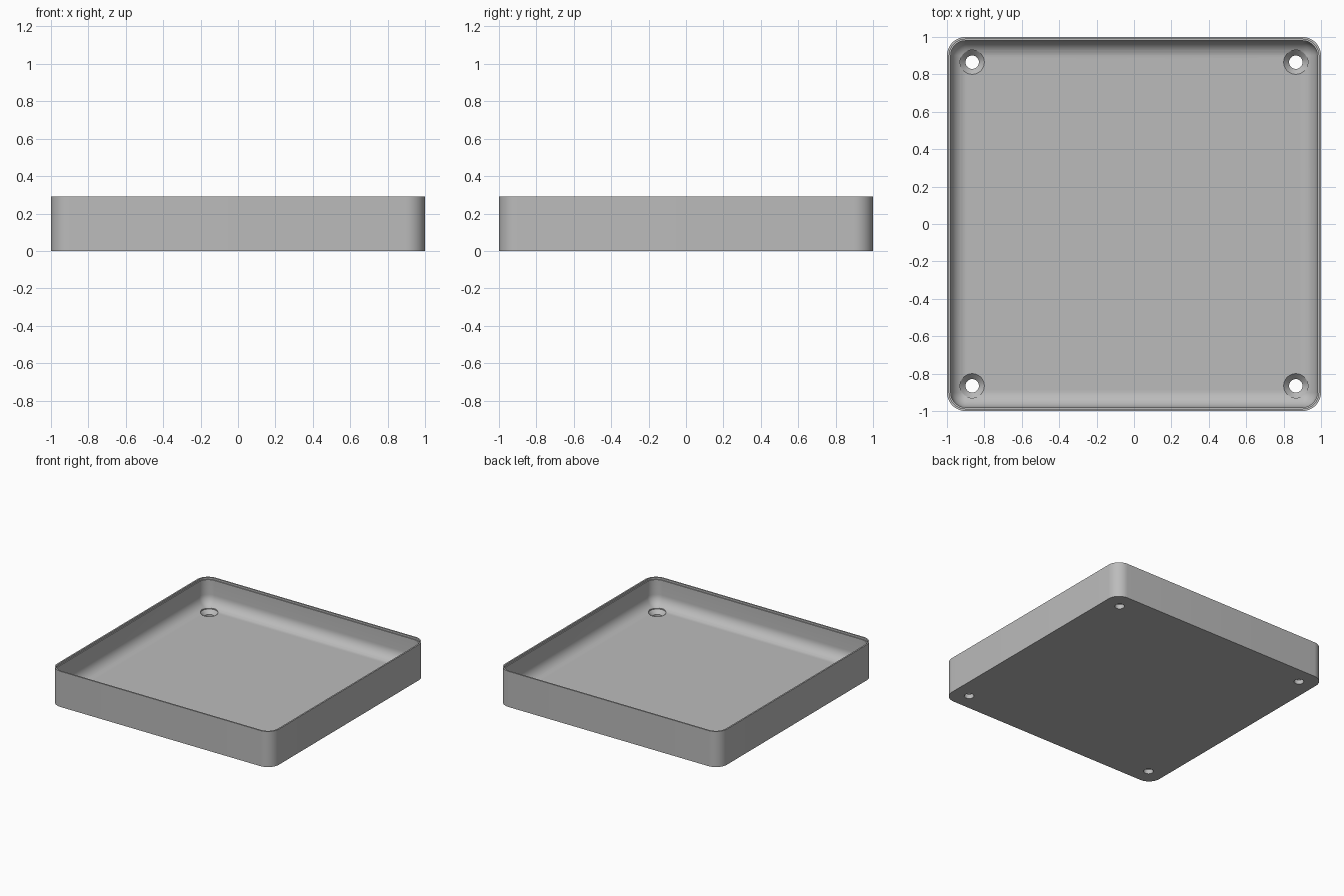
import bpy, bmesh, math
from mathutils import Matrix

cube = bpy.data.objects.get("Cube")
if cube:
    bpy.data.objects.remove(cube, do_unlink=True)

HEIGHT, FLOOR, CORNER = 0.29, 0.065, 0.1
FILLET, WALL = 0.09, 0.02
HOLE_POS, HOLE_R, SINK_R = 0.865, 0.036, 0.065

grey = bpy.data.materials.new("plain grey")
grey.use_nodes = True
grey.diffuse_color = (0.5, 0.5, 0.5, 1)
grey.node_tree.nodes["Principled BSDF"].inputs["Base Color"].default_value = (0.5, 0.5, 0.5, 1)


def finish(name, bm):
    bmesh.ops.recalc_face_normals(bm, faces=bm.faces)
    mesh = bpy.data.meshes.new(name)
    bm.to_mesh(mesh)
    bm.free()
    mesh.materials.append(grey)
    obj = bpy.data.objects.new(name, mesh)
    bpy.context.collection.objects.link(obj)
    return obj


def ring(bm, inset, z, steps=12):
    """Rounded square loop, inset from the outer wall."""
    r = max(CORNER - inset, 0.012)
    c = 1 - inset - r
    verts = []
    for q, (sx, sy) in enumerate([(1, 1), (-1, 1), (-1, -1), (1, -1)]):
        for i in range(steps + 1):
            a = math.pi / 2 * (q + i / steps)
            verts.append(bm.verts.new((sx * c + r * math.cos(a), sy * c + r * math.sin(a), z)))
    return verts


# Tray shell: outer wall, stepped rim, inner wall and rounded floor edge
profile = [(0, 0), (0, HEIGHT), (0.012, HEIGHT), (0.012, HEIGHT - 0.015), (WALL, HEIGHT - 0.015)]
for i in range(11):
    a = math.pi / 2 * i / 10
    profile.append((WALL + FILLET * (1 - math.cos(a)), FLOOR + FILLET * (1 - math.sin(a))))
bm = bmesh.new()
loops = [ring(bm, *p) for p in profile]
for lo, hi in zip(loops, loops[1:]):
    for i in range(len(lo)):
        j = (i + 1) % len(lo)
        bm.faces.new((lo[i], lo[j], hi[j], hi[i]))
bm.faces.new(loops[0])
bm.faces.new(loops[-1])
tray = finish("tray", bm)

# Countersunk screw holes, one per corner
bm = bmesh.new()
sections = [(HOLE_R, -0.05), (HOLE_R, 0.035), (SINK_R, FLOOR), (SINK_R, 0.2)]
for sx in (-1, 1):
    for sy in (-1, 1):
        rings = []
        for r, z in sections:
            res = bmesh.ops.create_circle(bm, segments=32, radius=r,
                                          matrix=Matrix.Translation((sx * HOLE_POS, sy * HOLE_POS, z)))
            rings.append(res["verts"])
        for lo, hi in zip(rings, rings[1:]):
            for i in range(32):
                j = (i + 1) % 32
                bm.faces.new((lo[i], lo[j], hi[j], hi[i]))
        bm.faces.new(rings[0])
        bm.faces.new(rings[-1])
cutter = finish("screw_hole_cutter", bm)
cutter.hide_render = True

cut = tray.modifiers.new("screw holes", 'BOOLEAN')
cut.operation, cut.solver, cut.object = 'DIFFERENCE', 'EXACT', cutter
bpy.context.view_layer.objects.active = tray
tray.select_set(True)
bpy.ops.object.modifier_apply(modifier=cut.name)
bpy.data.objects.remove(cutter, do_unlink=True)
bpy.ops.object.shade_smooth_by_angle(angle=math.radians(30))
